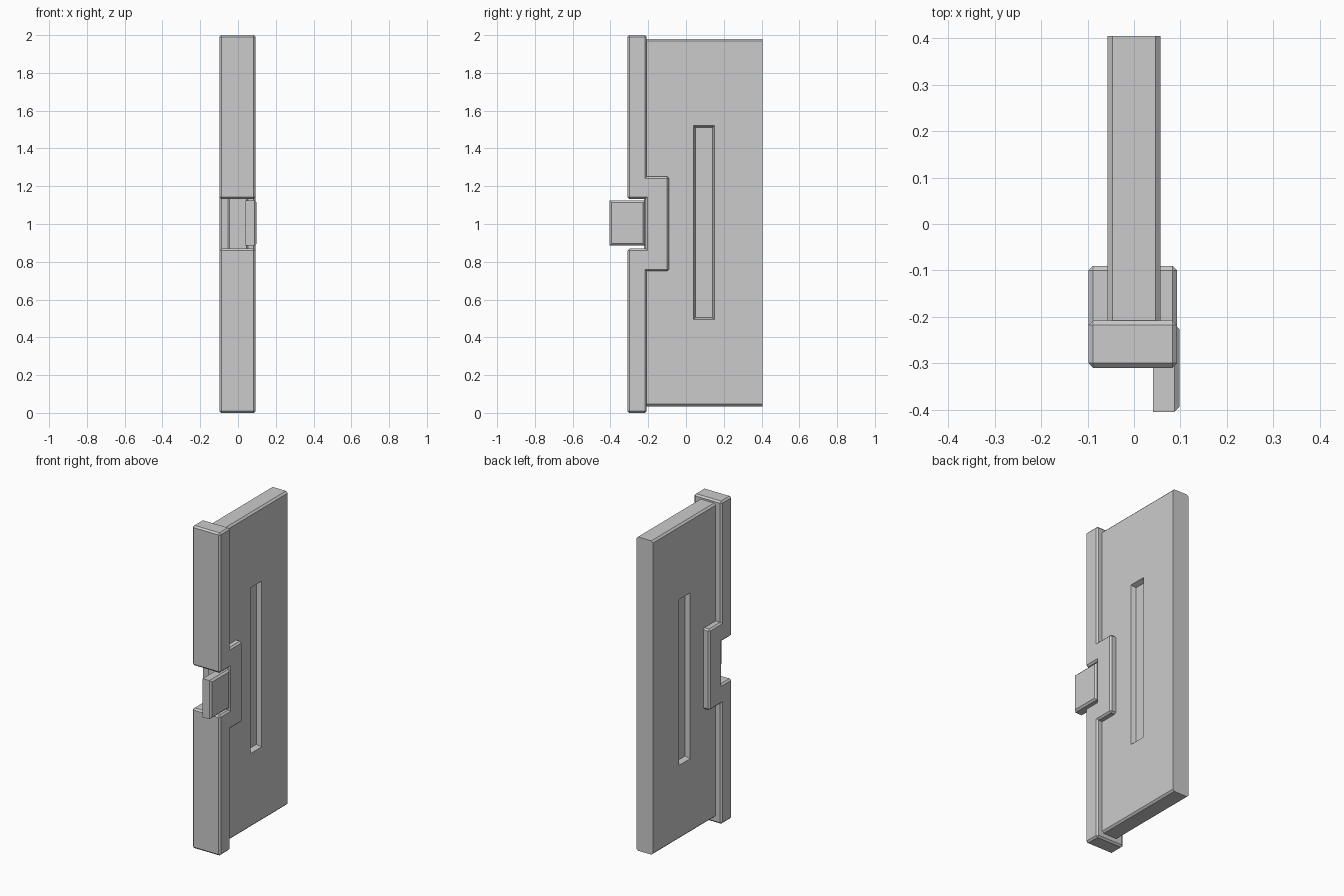
import bpy, bmesh
from mathutils import Vector

if "Cube" in bpy.data.objects:
    bpy.data.objects.remove(bpy.data.objects["Cube"])


def finish(name, bm):
    bmesh.ops.recalc_face_normals(bm, faces=bm.faces)
    mesh = bpy.data.meshes.new(name)
    bm.to_mesh(mesh)
    bm.free()
    obj = bpy.data.objects.new(name, mesh)
    bpy.context.collection.objects.link(obj)
    return obj


def extrude_x(profile, x0, x1):
    """Solid from a (y, z) outline extruded along x."""
    bm = bmesh.new()
    face = bm.faces.new([bm.verts.new((x0, y, z)) for y, z in profile])
    geo = bmesh.ops.extrude_face_region(bm, geom=[face])["geom"]
    verts = [g for g in geo if isinstance(g, bmesh.types.BMVert)]
    bmesh.ops.translate(bm, verts=verts, vec=Vector((x1 - x0, 0, 0)))
    bmesh.ops.recalc_face_normals(bm, faces=bm.faces)
    return bm


def rect(y0, y1, z0, z1):
    return [(y0, z0), (y1, z0), (y1, z1), (y0, z1)]


def chamfer(bm, edges, size):
    bmesh.ops.bevel(bm, geom=edges, offset=size, offset_type='OFFSET',
                    segments=1, profile=0.5, affect='EDGES')


# Door panel: chamfered everywhere except around the back face
bm = extrude_x(rect(-0.222, 0.405, 0.035, 1.98), -0.057, 0.057)
chamfer(bm, [e for e in bm.edges if min(v.co.y for v in e.verts) < 0], 0.011)
panel = finish("panel", bm)

# Tapered slot recess on both broad sides
for side in (-1, 1):
    bm = extrude_x(rect(0.037, 0.153, 0.49, 1.525), side * 0.027, side * 0.067)
    for v in bm.verts:
        if abs(v.co.x) < 0.05:
            v.co.y += 0.012 if v.co.y < 0.09 else -0.012
            v.co.z += 0.015 if v.co.z < 1 else -0.015
    cutter = finish("slot_cutter", bm)
    cutter.hide_render = True
    mod = panel.modifiers.new("slot", 'BOOLEAN')
    mod.operation = 'DIFFERENCE'
    mod.solver = 'EXACT'
    mod.object = cutter
    bpy.context.view_layer.objects.active = panel
    bpy.ops.object.modifier_apply(modifier=mod.name)
    bpy.data.objects.remove(cutter)

# Edge rail with a front notch and a wider block behind it
half = [(-0.31, 0), (-0.208, 0), (-0.208, 0.75), (-0.09, 0.75)]
notch = [(-0.215, 1.133), (-0.31, 1.133)]
outline = half + [(y, 2.002 - z) for y, z in reversed(half)]
outline = [(y, min(z, 2.0)) for y, z in outline]
outline += [(y, z) for y, z in reversed(notch)] + [(y, 2.002 - z) for y, z in notch]
bm = extrude_x(outline, -0.098, 0.093)
chamfer(bm, [e for e in bm.edges if e.is_convex], 0.01)
finish("edge_rail", bm)

# Latch tongue: outer face chamfered
bm = extrude_x(rect(-0.405, -0.216, 0.885, 1.125), 0.041, 0.098)
chamfer(bm, [e for e in bm.edges if all(v.co.x > 0.09 for v in e.verts)], 0.011)
finish("latch_tongue", bm)
